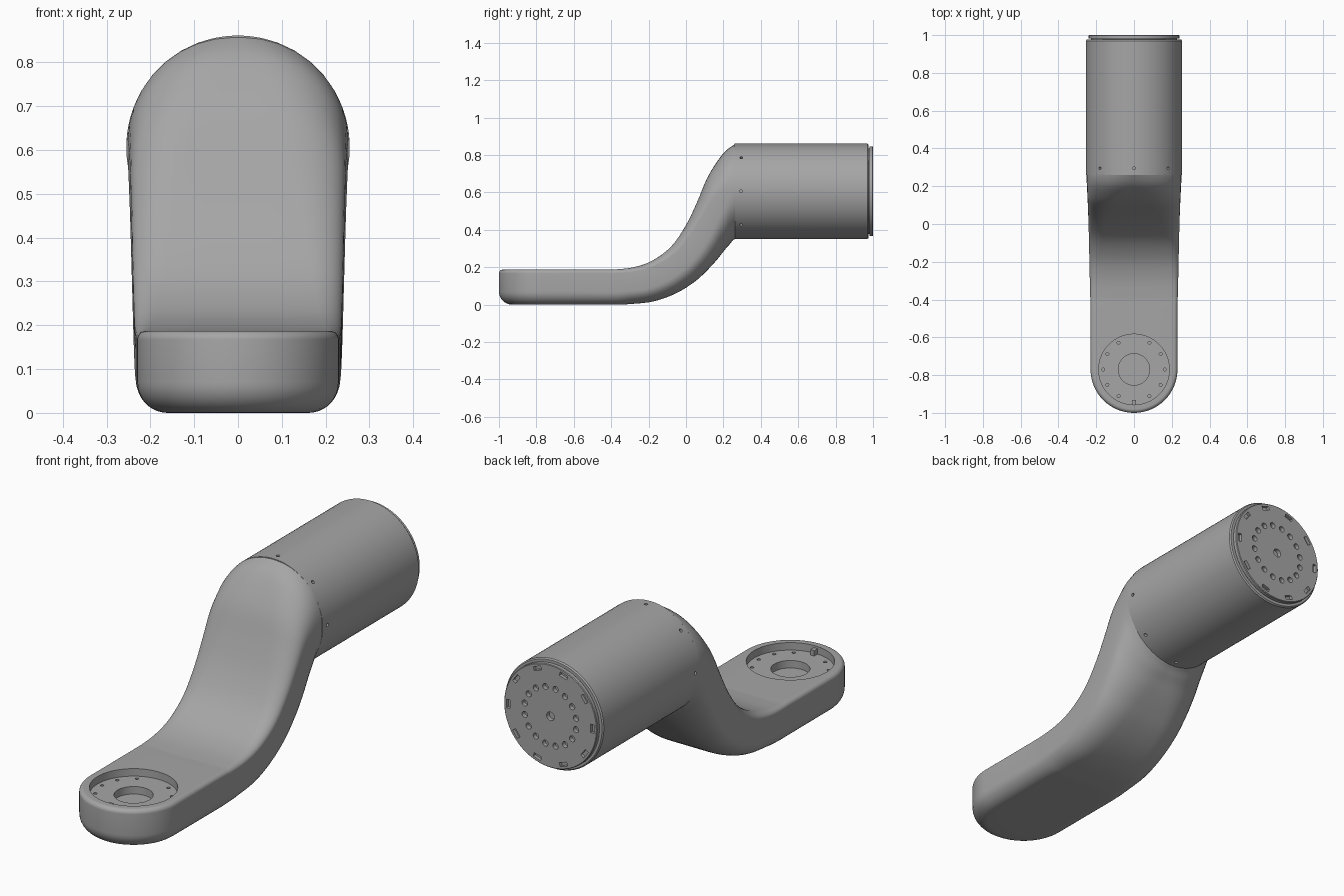
import bpy, bmesh
from math import sin, cos, pi
from mathutils import Vector, Matrix

if "Cube" in bpy.data.objects:
    bpy.data.objects.remove(bpy.data.objects["Cube"])

grey = bpy.data.materials.new("satin grey")
grey.use_nodes = True
grey.diffuse_color = (0.38, 0.38, 0.38, 1)
grey.node_tree.nodes["Principled BSDF"].inputs["Base Color"].default_value = (0.38, 0.38, 0.38, 1)

PAD = Vector((0, -0.77, 0))        # centre of the rounded tip
AXIS_Z = 0.606                     # height of the housing axis
TOP = 0.187                        # top of the flat pad


def finish(bm, name):
    bmesh.ops.remove_doubles(bm, verts=bm.verts, dist=1e-5)
    bmesh.ops.recalc_face_normals(bm, faces=bm.faces)
    mesh = bpy.data.meshes.new(name)
    bm.to_mesh(mesh)
    bm.free()
    mesh.materials.append(grey)
    obj = bpy.data.objects.new(name, mesh)
    bpy.context.collection.objects.link(obj)
    return obj


def bridge(bm, rings, closed):
    rows = [[bm.verts.new(p) for p in ring] for ring in rings]
    n = len(rows[0])
    for a, b in zip(rows, rows[1:]):
        for i in range(n if closed else n - 1):
            j = (i + 1) % n
            bm.faces.new((a[i], a[j], b[j], b[i]))
    return rows


def select_only(obj):
    bpy.ops.object.select_all(action='DESELECT')
    obj.select_set(True)
    bpy.context.view_layer.objects.active = obj


def smooth(obj):
    select_only(obj)
    bpy.ops.object.shade_smooth_by_angle(angle=0.55)


def cut(obj, bm):
    cutter = finish(bm, "cutter")
    cutter.hide_render = True
    mod = obj.modifiers.new("cut", 'BOOLEAN')
    mod.operation, mod.solver, mod.object = 'DIFFERENCE', 'EXACT', cutter
    select_only(obj)
    bpy.ops.object.modifier_apply(modifier=mod.name)
    bpy.data.objects.remove(cutter)


def add_rod(bm, centre, direction, radius, length, sides=16):
    turn = Vector(direction).to_track_quat('Z', 'Y').to_matrix().to_4x4()
    bmesh.ops.create_cone(bm, cap_ends=True, segments=sides, radius1=radius, radius2=radius,
                          depth=length, matrix=Matrix.Translation(centre) @ turn)


def half_section(w, h, rx, top_r, low_rx, low_r):
    """Right half of a rounded section, from top centre to bottom centre."""
    pts = [(0, h), ((w - rx) / 2, h)]
    arc = [i / 9 * pi / 2 for i in range(10)]
    pts += [(w - rx + rx * sin(a), h - top_r + top_r * cos(a)) for a in arc]
    pts += [(w - low_rx + low_rx * cos(a), low_r - low_r * sin(a)) for a in arc]
    return pts + [((w - low_rx) / 2, 0), (0, 0)]


# Arm: stations hold top (y, z) and bottom (y, z) of each section
stations = [(-0.77, TOP, -0.77, 0), (-0.45, TOP, -0.40, 0), (-0.38, 0.188, -0.30, 0.003),
            (-0.28, 0.20, -0.17, 0.018), (-0.18, 0.235, -0.05, 0.062), (-0.08, 0.31, 0.05, 0.125),
            (0, 0.425, 0.12, 0.19), (0.06, 0.55, 0.17, 0.245), (0.11, 0.67, 0.205, 0.29),
            (0.16, 0.755, 0.23, 0.318), (0.21, 0.82, 0.248, 0.34), (0.265, 0.86, 0.264, 0.354)]


def spline(k, t):
    last = len(stations) - 1
    a, b, c, d = (Vector(stations[min(max(k + o, 0), last)]) for o in (-1, 0, 1, 2))
    if k == 0:
        return b.lerp(c, t)
    return b + 0.5 * t * (c - a + t * (2 * a - 5 * b + 4 * c - d + t * (3 * (b - c) + d - a)))


STEPS = 4
samples = [spline(k, s / STEPS) for k in range(len(stations) - 1) for s in range(STEPS)]
samples.append(Vector(stations[-1]))
rings = []
for n, st in enumerate(samples):
    f = max(0, (n - STEPS) / (len(samples) - 1 - STEPS))
    top, low = Vector((0, st[0], st[1])), Vector((0, st[2], st[3]))
    h = (top - low).length
    up = (top - low) / h
    w = 0.23 + 0.023 * f
    g, e = f ** 1.6, f ** 0.9
    half = half_section(w, h, 0.02 + (0.98 * w - 0.02) * g, 0.02 + (0.49 * h - 0.02) * g,
                        0.07 + (0.98 * w - 0.07) * e, 0.07 + (0.49 * h - 0.07) * e)
    loop = half + [(-u, v) for u, v in half[-2:0:-1]]
    rings.append([low + up * v + Vector((u, 0, 0)) for u, v in loop])
bm = bmesh.new()
rows = bridge(bm, rings, True)
bm.faces.new(rows[-1])
# Rounded tip: the same half section turned about the pad centre
tip = half_section(0.23, TOP, 0.02, 0.02, 0.07, 0.07)
bridge(bm, [[PAD + Vector((u * cos(a), -u * sin(a), v)) for u, v in tip]
            for a in (i * pi / 32 for i in range(33))], False)
arm = finish(bm, "curved_arm")

# Stepped socket in the pad, then its ring of small screw holes
FLOOR = TOP - 0.035
for radius, bottom in ((0.187, FLOOR), (0.083, FLOOR - 0.035)):
    bm = bmesh.new()
    add_rod(bm, PAD + Vector((0, 0, (bottom + 0.3) / 2)), (0, 0, 1), radius, 0.3 - bottom, 64)
    cut(arm, bm)
bm = bmesh.new()
for i in range(12):
    a = i * pi / 6
    if i % 6 != 3:
        add_rod(bm, PAD + Vector((0.163 * cos(a), 0.163 * sin(a), FLOOR)), (0, 0, 1), 0.008, 0.03, 12)
cut(arm, bm)
smooth(arm)

# Locating key at the front of the socket
bm = bmesh.new()
bmesh.ops.create_cube(bm, size=1, matrix=Matrix.Translation(PAD + Vector((0, -0.175, FLOOR + 0.01)))
                      @ Matrix.Diagonal((0.02, 0.028, 0.03, 1)))
finish(bm, "socket_key")


# Round housing and the flange on its back end
def turned(name, profile):
    bm = bmesh.new()
    rows = bridge(bm, [[(r * sin(a), y, AXIS_Z + r * cos(a))
                        for a in (i * pi / 48 for i in range(96))] for r, y in profile], True)
    bm.faces.new(rows[0])
    bm.faces.new(rows[-1])
    return finish(bm, name)


housing = turned("round_housing", [(0.255, 0.26), (0.255, 0.97), (0.25, 0.976)])
flange = turned("end_flange", [(0.228, 0.96), (0.228, 0.981), (0.24, 0.981), (0.24, 0.997), (0.237, 1.0)])

# Screw holes around the front of the housing
bm = bmesh.new()
for i in range(8):
    d = Vector((sin(i * pi / 4), 0, cos(i * pi / 4)))
    add_rod(bm, Vector((0, 0.295, AXIS_Z)) + d * 0.255, d, 0.008, 0.03, 12)
cut(housing, bm)
smooth(housing)

# Bolt circle, centre hole and rim slots in the flange
bm = bmesh.new()
face = Vector((0, 1.0, AXIS_Z))
add_rod(bm, face, (0, 1, 0), 0.02, 0.04, 24)
for i in range(16):
    a = (i + 0.5) * pi / 8
    add_rod(bm, face + Vector((sin(a), 0, cos(a))) * 0.135, (0, 1, 0), 0.014, 0.04)
for i in range(10):
    place = Matrix.Translation(face) @ Matrix.Rotation((i + 0.5) * pi / 5, 4, 'Y')
    bmesh.ops.create_cube(bm, size=1, matrix=place @ Matrix.Translation((0, 0, 0.217))
                          @ Matrix.Diagonal((0.04, 0.03, 0.018, 1)))
cut(flange, bm)
smooth(flange)
